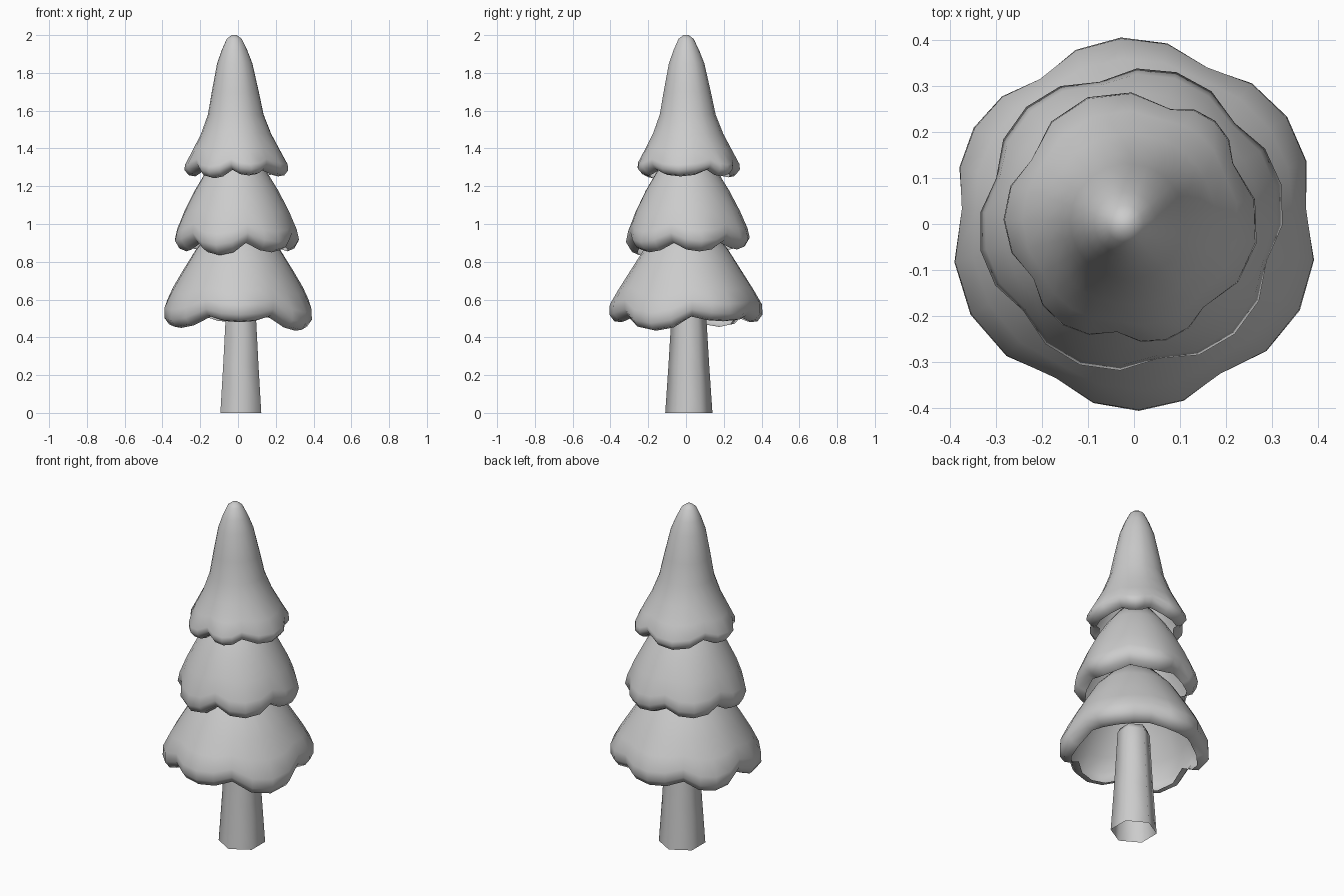
import bpy, math
from mathutils import Vector

if "Cube" in bpy.data.objects:
    bpy.data.objects.remove(bpy.data.objects["Cube"])


def make_object(name, verts, faces, sharp=75):
    mesh = bpy.data.meshes.new(name)
    mesh.from_pydata(verts, [], faces)
    mesh.update()
    ob = bpy.data.objects.new(name, mesh)
    bpy.context.collection.objects.link(ob)
    bpy.ops.object.select_all(action='DESELECT')
    bpy.context.view_layer.objects.active = ob
    ob.select_set(True)
    bpy.ops.object.shade_smooth_by_angle(angle=math.radians(sharp))
    return ob


def bridge(rows, n):
    # Quads between stacked rings, listed from top to bottom
    return [(i * n + j, (i + 1) * n + j, (i + 1) * n + (j + 1) % n, i * n + (j + 1) % n)
            for i in range(rows - 1) for j in range(n)]


def tier(name, rows, notches, drops, flare, top, bottom):
    """Scalloped skirt, open below. rows: (notch radius, z, lobe weight); notches in degrees."""
    steps = 4
    spokes = []
    for k, a in enumerate(notches):
        b = notches[(k + 1) % len(notches)]
        span = (b - a) % 360
        for s in range(steps):
            u = s / steps
            spokes.append((math.radians(a + span * u), math.sin(math.pi * u) ** 0.75, drops[k]))
    z0, z1 = rows[0][1], rows[-1][1]
    verts = []
    for r, z, w in rows:
        c = Vector(top).lerp(Vector(bottom), (z0 - z) / (z0 - z1))
        for ang, f, d in spokes:
            rr = r * (1 + flare * w * f)
            verts.append((c.x + rr * math.cos(ang), c.y + rr * math.sin(ang), z - w * d * f))
    n = len(spokes)
    faces = bridge(len(rows), n)
    faces.append(tuple(range(n)))
    return make_object(name, verts, faces)


# Hexagonal tapered trunk, ending just inside the lower foliage
trunk_rows = [(0.075, 0.63), (0.088, 0.6), (0.093, 0.5), (0.108, 0.25), (0.125, 0.0)]
verts = [(0.015 + r * math.cos(math.radians(30 + 60 * k)),
          0.015 + r * math.sin(math.radians(30 + 60 * k)), z)
         for r, z in trunk_rows for k in range(6)]
make_object("trunk", verts, bridge(len(trunk_rows), 6) + [tuple(range(6))])

# Bottom foliage
tier("lower_foliage",
     [(0.10, 1.00, 0), (0.22, 0.87, 0), (0.295, 0.75, 0.2), (0.345, 0.665, 0.5),
      (0.375, 0.60, 0.9), (0.374, 0.55, 1), (0.35, 0.515, 1), (0.315, 0.51, 1)],
     [5, 65, 123, 175, 243, 300], [0.025, 0.03, 0.055, 0.06, 0.03, 0.075],
     0.085, (0, 0), (0, 0))

# Middle foliage
tier("middle_foliage",
     [(0.08, 1.38, 0), (0.165, 1.27, 0), (0.22, 1.18, 0.1), (0.27, 1.08, 0.4),
      (0.30, 1.00, 0.8), (0.307, 0.955, 1), (0.285, 0.915, 1), (0.25, 0.90, 1)],
     [-17, 43, 103, 163, 220, 281], [0.045, 0.035, 0.04, 0.045, 0.065, 0.05],
     0.09, (-0.01, 0.005), (-0.005, 0.01))

# Top foliage with rounded tip
tier("upper_foliage",
     [(0.014, 2.0, 0), (0.04, 1.98, 0), (0.068, 1.92, 0), (0.094, 1.85, 0),
      (0.125, 1.70, 0), (0.148, 1.58, 0), (0.185, 1.48, 0.1), (0.225, 1.40, 0.4),
      (0.25, 1.345, 0.9), (0.25, 1.32, 1), (0.23, 1.293, 1), (0.2, 1.287, 1)],
     [28, 70, 150, 212, 263, 309], [0.035, 0.04, 0.035, 0.045, 0.03, 0.035],
     0.11, (-0.02, 0), (-0.005, 0.015))
